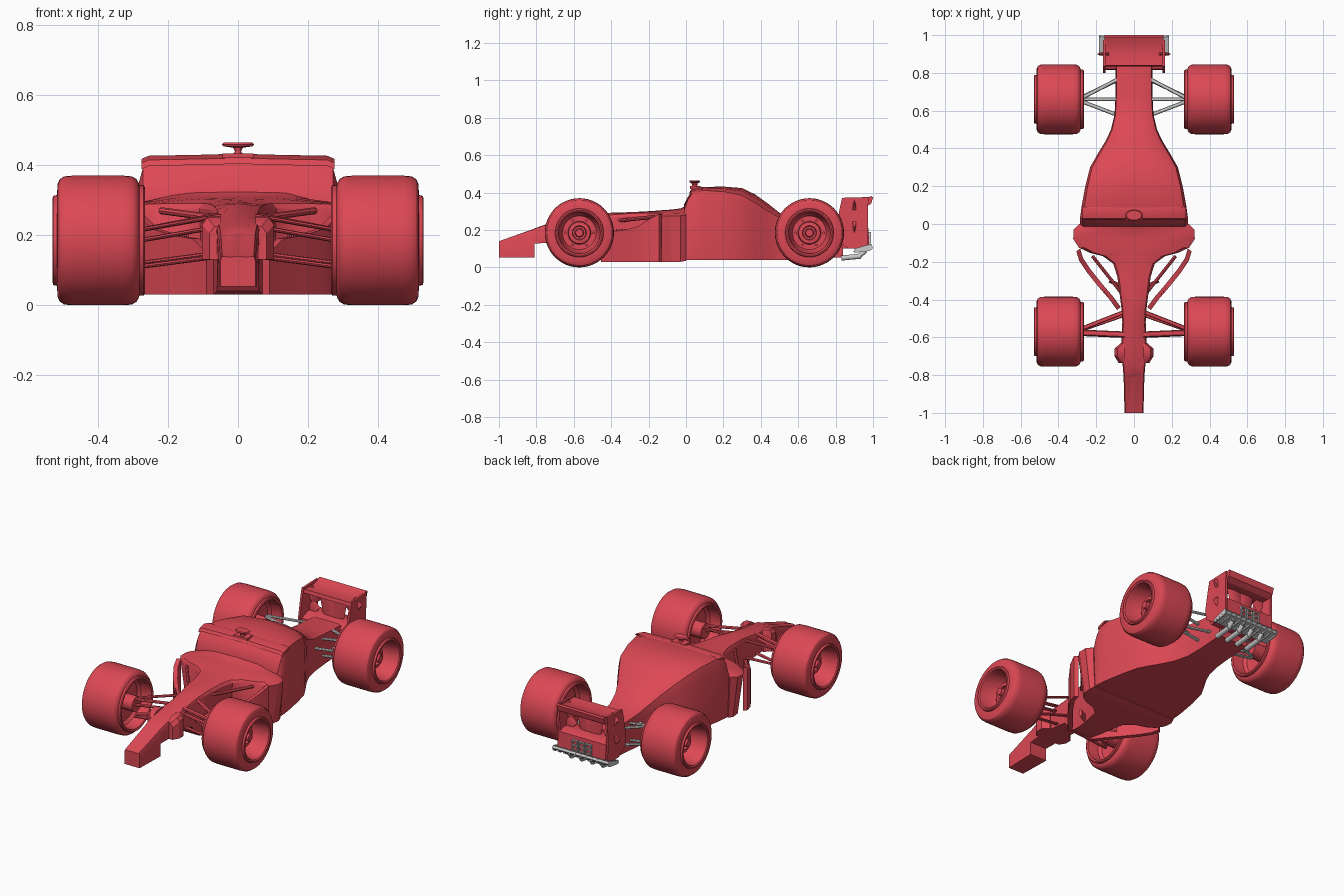
import bpy, bmesh, math
from mathutils import Vector, Matrix

red = bpy.data.materials.new("red_paint")
red.diffuse_color = (0.72, 0.065, 0.09, 1)


def finish(name, bm, mat=red, angle=30, bevel=0):
    bmesh.ops.recalc_face_normals(bm, faces=bm.faces)
    me = bpy.data.meshes.new(name)
    bm.to_mesh(me)
    bm.free()
    ob = bpy.data.objects.new(name, me)
    bpy.context.collection.objects.link(ob)
    if mat:
        me.materials.append(mat)
    bpy.ops.object.select_all(action='DESELECT')
    ob.select_set(True)
    bpy.context.view_layer.objects.active = ob
    bpy.ops.object.shade_smooth_by_angle(angle=math.radians(angle))
    if bevel:
        b = ob.modifiers.new("bevel", 'BEVEL')
        b.width, b.segments = bevel, 2
    return ob


def loft(bm, rings, closed=False):
    vs = [[bm.verts.new(p) for p in r] for r in rings]
    n = len(vs[0])
    pairs = list(zip(vs, vs[1:])) + ([(vs[-1], vs[0])] if closed else [])
    for a, b in pairs:
        for i in range(n):
            j = (i + 1) % n
            bm.faces.new((a[i], a[j], b[j], b[i]))
    if not closed:
        bm.faces.new(vs[0])
        bm.faces.new(vs[-1])


def ring(y, half):
    """Mirror a half section (top centre to bottom centre) into a full ring."""
    pts = half + [(-x, z) for x, z in half[-2:0:-1]]
    return [(x, y, z) for x, z in pts]


def box(bm, x0, x1, y0, y1, z0, z1):
    c = Vector((x0 + x1, y0 + y1, z0 + z1)) / 2
    m = Matrix.Translation(c) @ Matrix.Diagonal((x1 - x0, y1 - y0, z1 - z0, 1))
    bmesh.ops.create_cube(bm, size=1, matrix=m)


def rod(bm, a, b, w, h, n=8):
    """Elliptical bar from a to b: w wide sideways, h tall."""
    a, b = Vector(a), Vector(b)
    d = (b - a).normalized()
    side = d.cross((0, 0, 1))
    side = side.normalized() if side.length > 1e-4 else Vector((1, 0, 0))
    up = side.cross(d)
    ang = [2 * math.pi * i / n for i in range(n)]
    off = [side * w / 2 * math.cos(t) + up * h / 2 * math.sin(t) for t in ang]
    loft(bm, [[a + o for o in off], [b + o for o in off]])


def mirrored_rods(bm, a, b, w, h, n=8):
    for s in (1, -1):
        rod(bm, (s * a[0], *a[1:]), (s * b[0], *b[1:]), w, h, n)


def extrude_x(bm, x0, x1, profile):
    loft(bm, [[(x, y, z) for y, z in profile] for x in (x0, x1)])


# Wheels: one lathe profile (x outward, radius) for tyre, rim and hub
wheel = [(.36, .05), (.35, .12), (.335, .135), (.27, .142), (.266, .152), (.27, .158),
         (.282, .158), (.284, .165), (.29, .175), (.303, .183), (.325, .185), (.475, .185),
         (.497, .183), (.51, .174), (.516, .16), (.517, .13), (.528, .127), (.53, .12),
         (.525, .112), (.5, .108), (.44, .098), (.425, .09), (.425, .062), (.455, .058),
         (.458, .038), (.445, .034), (.445, .024), (.48, .02)]
for label, wy in (("front", -.57), ("rear", .66)):
    for side, s in (("right", 1), ("left", -1)):
        bm = bmesh.new()
        N = 48
        rings = []
        for k in range(N):
            t = 2 * math.pi * k / N
            rings.append([(s * x, wy + r * math.cos(t), .185 + r * math.sin(t)) for x, r in wheel])
        vs = [[bm.verts.new(p) for p in r] for r in rings]
        for k in range(N):
            a, b = vs[k], vs[(k + 1) % N]
            for i in range(len(wheel) - 1):
                bm.faces.new((a[i], a[i + 1], b[i + 1], b[i]))
        bm.faces.new([v[0] for v in vs])
        bm.faces.new([v[-1] for v in vs])
        # hub bolts and axle stub
        for k in range(6):
            t = math.pi * k / 3
            p = (wy + .075 * math.cos(t), .185 + .075 * math.sin(t))
            rod(bm, (s * .42, *p), (s * .437, *p), .014, .014)
        rod(bm, (s * .27, wy, .185), (s * .37, wy, .185), .09, .09, 20)
        finish(f"{label}_{side}_wheel", bm)

# Nose and front chassis flaring into the side shoulders
nose = [  # y, half width, centre top, edge top, bottom, bottom half width
    (-1, .05, .14, .137, .053, .05), (-.811, .055, .207, .203, .053, .055),
    (-.81, .055, .208, .203, .128, .055), (-.75, .06, .23, .225, .13, .058),
    (-.64, .067, .255, .243, .13, .06), (-.52, .062, .28, .258, .12, .058),
    (-.45, .066, .29, .27, .04, .06), (-.38, .075, .293, .28, .03, .07),
    (-.28, .088, .296, .286, .03, .085), (-.21, .11, .3, .288, .03, .1),
    (-.17, .165, .302, .288, .03, .15), (-.152, .235, .304, .287, .03, .21),
    (-.125, .292, .306, .286, .03, .255), (-.08, .322, .309, .286, .03, .285),
    (-.03, .32, .315, .288, .03, .29), (0, .29, .33, .29, .035, .28)]
bm = bmesh.new()
loft(bm, [ring(y, [(0, zt), (w * .45, zt - .003), (w * .9, ze + .003), (w, ze - .012),
                   (wb, zb), (0, zb)]) for y, w, zt, ze, zb, wb in nose])
finish("nose_and_chassis", bm, angle=25)

# Engine cover tapering into the tail deck
cover = [  # y, half width, centre top, shoulder height, bottom
    (-.012, .283, .335, .3, .04), (.012, .286, .38, .365, .04), (.035, .285, .412, .395, .04),
    (.09, .278, .43, .412, .04), (.2, .258, .432, .405, .04), (.3, .233, .424, .385, .04),
    (.37, .193, .39, .345, .04), (.44, .15, .34, .3, .04), (.5, .122, .292, .265, .04),
    (.58, .103, .25, .235, .04), (.68, .098, .235, .225, .045), (.84, .098, .222, .215, .055)]
bm = bmesh.new()
loft(bm, [ring(y, [(0, zt), (w * .35, zt - (zt - zs) * .15), (w * .75, zt - (zt - zs) * .4),
                   (w * .95, zs), (w, zs - .05), (w * .97, zb), (0, zb)])
          for y, w, zt, zs, zb in cover])
finish("engine_cover", bm, angle=28)

# Raised lip across the front of the cover
bm = bmesh.new()
lip = [(.02, .395), (.03, .412), (.075, .424), (.09, .42), (.06, .405)]
loft(bm, [[(x, y, z + dz) for y, z in lip]
          for x, dz in ((-.276, -.006), (-.255, .003), (-.1, .006), (0, .009),
                        (.1, .006), (.255, .003), (.276, -.006))])
box(bm, -.045, .045, .022, .075, .42, .434)
finish("cover_lip", bm)

# Camera mount on top
bm = bmesh.new()
loft(bm, [[(a * math.cos(t), .046 + b * math.sin(t), z)
           for t in [math.pi * i / 10 for i in range(20)]]
          for a, b, z in ((.02, .02, .42), (.009, .014, .44), (.014, .016, .45),
                          (.042, .026, .454), (.046, .029, .459), (.04, .026, .465))])
finish("camera_mount", bm)

# Diagonal deflector walls from chassis to shoulders, with vertical ribs
bm = bmesh.new()
wall = [(.07, -.44, .15), (.11, -.385, .19), (.17, -.315, .2), (.23, -.24, .22),
        (.27, -.18, .26), (.285, -.13, .285)]
for s in (1, -1):
    loft(bm, [[(s * x, y, .03), (s * (x + .02), y - .015, .03), (s * (x + .02), y - .015, z),
               (s * x, y, z)] for x, y, z in wall])
for i in range(11):
    t = i / 10
    x, y = .145 + .115 * t, -.372 + .14 * t
    mirrored_rods(bm, (x, y, .17 - .08 * math.sin(t * 1.57)), (x, y, .205), .008, .008, 6)
# inner turning vanes and upper braces
mirrored_rods(bm, (.07, -.36, .25), (.22, -.17, .27), .018, .02)
mirrored_rods(bm, (.07, -.33, .06), (.13, -.3, .06), .02, .05)
finish("deflector_walls", bm)

# Side pods beside the nose
bm = bmesh.new()
for s in (1, -1):
    loft(bm, [[(s * x, y, z) for x, z in ((.05, .13), (w, .13), (w, zt - .02), (w - .015, zt), (.05, zt))]
              for y, w, zt in ((-.735, .082, .225), (-.7, .103, .25), (-.66, .103, .255), (-.63, .07, .25))])
finish("nose_pods", bm)

# Front suspension arms
bm = bmesh.new()
for a, b, w in (((.05, -.585, .255), (.28, -.575, .215), .03),
                ((.05, -.465, .26), (.28, -.555, .215), .022),
                ((.05, -.59, .225), (.28, -.58, .185), .026),
                ((.05, -.48, .15), (.28, -.56, .12), .022),
                ((.05, -.58, .14), (.28, -.57, .11), .022)):
    mirrored_rods(bm, a, b, w, .013)
finish("front_suspension", bm)

# Rear suspension arms (grey)
bm = bmesh.new()
for a, b in (((.07, .66, .2), (.28, .66, .235)), ((.07, .775, .21), (.28, .665, .24)),
             ((.07, .66, .1), (.28, .66, .13)), ((.07, .77, .11), (.28, .67, .135)),
             ((.07, .57, .18), (.28, .65, .17))):
    mirrored_rods(bm, a, b, .02, .014)
finish("rear_suspension", bm, None)

# Rear wing: end plates, upper flap, lower panel and forked pillar
bm = bmesh.new()
plate = [(.81, .14), (.8, .2), (.825, .33), (.835, .372), (.975, .376), (.972, .2), (.975, .1), (.87, .1)]
for s in (1, -1):
    extrude_x(bm, s * .152, s * .165, plate)
extrude_x(bm, -.155, .155, [(.835, .345), (.84, .365), (.9, .358), (.95, .365), (.99, .381),
                            (1, .375), (.99, .34), (.96, .322), (.9, .325)])
extrude_x(bm, -.155, .155, [(.815, .15), (.82, .2), (.87, .222), (.94, .222), (.975, .21),
                            (.98, .12), (.95, .1), (.84, .1)])
for s in (1, -1):
    rod(bm, (s * .015, .9, .21), (s * .045, .9, .345), .022, .1)
    rod(bm, (s * .12, .9, .212), (s * .16, .9, .25), .02, .1)
    rod(bm, (s * .115, .9, .335), (s * .16, .9, .3), .02, .1)
finish("rear_wing", bm)

# Tail lights: three small two-pane frames (grey)
bm = bmesh.new()
for cx in (-.045, 0, .045):
    for x in (cx - .016, cx + .016):
        box(bm, x - .003, x + .003, .975, .988, .13, .185)
    for z in (.13, .1575, .185):
        box(bm, cx - .019, cx + .019, .975, .988, z - .003, z + .003)
finish("tail_light_frames", bm, None)

# Diffuser: tilted tray with fins (grey)
bm = bmesh.new()
extrude_x(bm, -.185, .185, [(.895, .083), (.9, .095), (.99, .122), (.998, .112), (.99, .1)])
for i in range(11):
    x = -.18 + .036 * i
    extrude_x(bm, x - .004, x + .004, [(.9, .078), (.9, .1), (.992, .126), (.998, .1), (.98, .088)])
finish("diffuser", bm, None)

# Exhaust pipes under the diffuser (grey)
bm = bmesh.new()
for x in (-.105, -.035, .035, .105):
    rod(bm, (x, .83, .05), (x, .935, .06), .03, .028, 14)
    rod(bm, (x, .925, .06), (x, .96, .09), .026, .026, 14)
finish("exhaust_pipes", bm, None)
